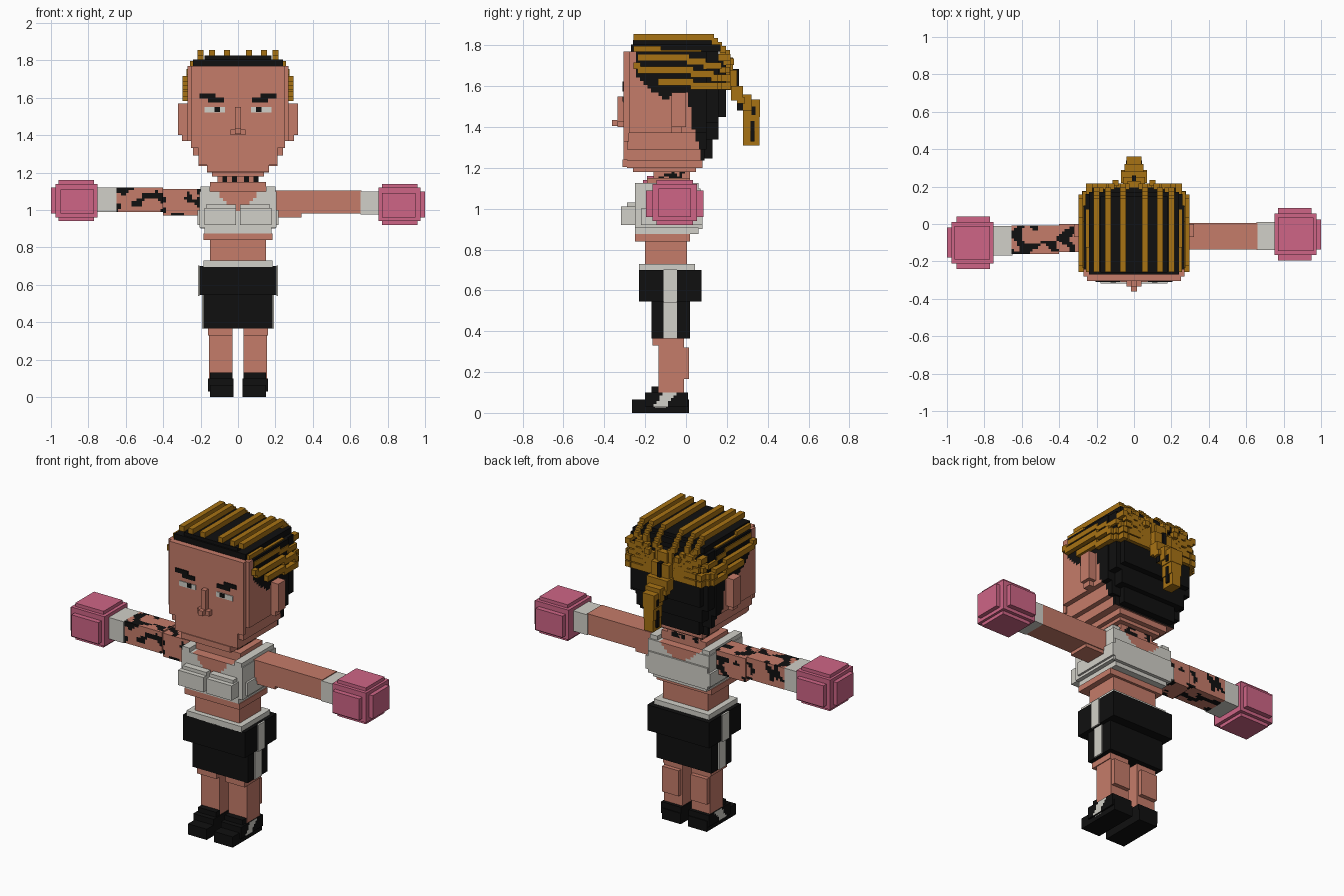
import bpy, bmesh, math
from mathutils import Vector, noise

SKIN, BLACK, GOLD, WHITE, PINK = range(5)
MATS = []
for name, col in (("skin", (0.56, 0.20, 0.142)), ("black", (0.005, 0.005, 0.005)),
                  ("gold", (0.39, 0.17, 0.007)), ("off_white", (0.64, 0.63, 0.58)),
                  ("pink", (0.62, 0.13, 0.24))):
    m = bpy.data.materials.new(name)
    m.diffuse_color = (*col, 1)
    MATS.append(m)


def add_box(bm, lo, hi, mat, cell=None):
    """Axis-aligned box; with a cell size it is gridded and mat may be a rule(centre, normal)."""
    lo, hi = Vector(map(min, lo, hi)), Vector(map(max, lo, hi))
    n = [max(1, round((hi[i] - lo[i]) / cell)) if cell else 1 for i in range(3)]
    verts = {}

    def vert(k):
        if k not in verts:
            verts[k] = bm.verts.new([lo[i] + (hi[i] - lo[i]) * k[i] / n[i] for i in range(3)])
        return verts[k]

    for a in range(3):
        b, c = (a + 1) % 3, (a + 2) % 3
        for side in (0, 1):
            normal = Vector((0, 0, 0))
            normal[a] = 2 * side - 1
            for i in range(n[b]):
                for j in range(n[c]):
                    ring = []
                    for di, dj in ((0, 0), (1, 0), (1, 1), (0, 1)):
                        k = [0, 0, 0]
                        k[a], k[b], k[c] = side * n[a], i + di, j + dj
                        ring.append(vert(tuple(k)))
                    f = bm.faces.new(ring if side else ring[::-1])
                    f.material_index = mat(f.calc_center_median(), normal) if callable(mat) else mat


def part(name, boxes):
    """One object from boxes (x0, x1, y0, y1, z0, z1, material[, cell])."""
    bm = bmesh.new()
    for x0, x1, y0, y1, z0, z1, mat, *cell in boxes:
        add_box(bm, (x0, y0, z0), (x1, y1, z1), mat, *cell)
    me = bpy.data.meshes.new(name)
    bm.to_mesh(me)
    bm.free()
    for m in MATS:
        me.materials.append(m)
    ob = bpy.data.objects.new(name, me)
    bpy.context.collection.objects.link(ob)
    return ob


def flip(boxes):
    return [(-b[0], -b[1], *b[2:]) for b in boxes]


def both(boxes):
    return boxes + flip(boxes)


# ---- head: skin tiers with a painted hairline
HAIRLINE = [(-0.25, 1.66), (-0.1, 1.52), (-0.05, 1.57), (0.01, 1.57), (0.03, 1.40), (0.08, 1.25)]


def hair_rule(c, n):
    if n.y < -0.5 or c.y < -0.25:
        return SKIN
    if c.y > 0.08 or n.y > 0.5:
        return BLACK if c.z > 1.24 else SKIN
    for (y0, z0), (y1, z1) in zip(HAIRLINE, HAIRLINE[1:]):
        if y0 <= c.y <= y1:
            return BLACK if c.z > z0 + (z1 - z0) * (c.y - y0) / (y1 - y0) else SKIN
    return SKIN


part("head", [
    (-0.27, 0.27, -0.28, 0.10, 1.37, 1.77, hair_rule, 0.018),
    (-0.24, 0.24, -0.29, 0.10, 1.29, 1.37, hair_rule, 0.018),
    (-0.21, 0.21, -0.29, 0.09, 1.235, 1.29, hair_rule, 0.018),
    (-0.165, 0.165, -0.29, 0.08, 1.20, 1.235, SKIN),
    (-0.14, 0.14, -0.26, 0.05, 1.18, 1.20, SKIN),
    (-0.25, 0.25, -0.305, -0.28, 1.33, 1.77, SKIN),
    (-0.21, 0.21, -0.305, -0.28, 1.24, 1.33, SKIN),
    (-0.165, 0.165, -0.31, -0.28, 1.205, 1.24, SKIN)])
part("ears", both([(0.26, 0.32, -0.07, 0.0, 1.40, 1.57, SKIN), (0.26, 0.30, -0.07, -0.02, 1.37, 1.40, SKIN)]))
part("nose", [(-0.015, 0.015, -0.335, -0.30, 1.42, 1.55, SKIN), (-0.04, 0.04, -0.335, -0.30, 1.40, 1.43, SKIN),
              (-0.015, 0.015, -0.362, -0.33, 1.405, 1.435, SKIN)])
part("eyes", both([(0.07, 0.18, -0.309, -0.304, 1.52, 1.55, WHITE), (0.095, 0.125, -0.312, -0.304, 1.525, 1.55, BLACK)]))
part("eyebrows", both([(0.075, 0.16, -0.311, -0.304, 1.575, 1.60, BLACK),
                       (0.12, 0.205, -0.311, -0.304, 1.597, 1.622, BLACK)]))

# ---- hair: black cap and stepped back
part("hair_cap", [
    (-0.24, 0.24, -0.27, 0.17, 1.77, 1.805, BLACK), (-0.18, 0.18, -0.26, 0.15, 1.80, 1.825, BLACK),
    (-0.26, 0.26, 0.10, 0.16, 1.42, 1.77, BLACK), (-0.23, 0.23, 0.10, 0.195, 1.45, 1.74, BLACK),
    (-0.22, 0.22, 0.10, 0.16, 1.34, 1.45, BLACK), (-0.18, 0.18, 0.08, 0.13, 1.245, 1.34, BLACK)])


def braid(points, size, grid=0.02):
    """Stepped row of small blocks following a polyline."""
    cells = {}
    for p, q in zip(points, points[1:]):
        p, q = Vector(p), Vector(q)
        steps = max(1, int((q - p).length / grid))
        for i in range(steps + 1):
            v = p.lerp(q, i / steps)
            cells[tuple(round(c / grid) for c in v)] = v
    # join blocks sharing a straight run along y
    rows = {}
    for k in cells:
        rows.setdefault((k[0], k[2]), []).append(k[1])
    s = size / 2
    return [(x * grid - s, x * grid + s, min(ys) * grid - s, max(ys) * grid + s,
             z * grid - s, z * grid + s, GOLD) for (x, z), ys in rows.items()]


# ---- braids: over the top, along the sides, gathered at the back
top = []
for x, z, y in ((0.06, 1.835, 0.13), (0.14, 1.835, 0.13), (0.20, 1.835, 0.12)):
    top += braid([(x, -0.24, z), (x, y, z), (x, 0.18, 1.78), (x * 0.8, 0.21, 1.73), (0.03, 0.21, 1.63)], 0.032)
part("top_braids", both(top))
side = []
for x, z0, z1, y0 in ((0.25, 1.775, 1.74, -0.25), (0.28, 1.69, 1.65, -0.235), (0.28, 1.63, 1.59, -0.12)):
    side += braid([(x, y0, z0), (x, -0.02, z0 - 0.01), (x, 0.14, z1), (0.23, 0.20, z1), (0.04, 0.21, 1.61)], 0.034)
side += braid([(0.26, -0.22, 1.745), (0.26, 0.0, 1.73), (0.26, 0.15, 1.70), (0.22, 0.2, 1.68), (0.04, 0.21, 1.62)], 0.03)
part("side_braids", both(side))
part("ponytail", [
    (-0.06, 0.06, 0.18, 0.25, 1.58, 1.68, GOLD), (-0.035, 0.035, 0.19, 0.23, 1.66, 1.74, GOLD),
    (-0.07, 0.07, 0.22, 0.28, 1.53, 1.60, GOLD), (-0.05, 0.05, 0.25, 0.32, 1.48, 1.56, GOLD),
    (-0.07, 0.07, 0.25, 0.29, 1.515, 1.545, GOLD), (-0.04, 0.04, 0.28, 0.362, 1.45, 1.535, GOLD),
    (-0.035, 0.035, 0.28, 0.36, 1.38, 1.46, GOLD), (-0.03, 0.03, 0.28, 0.36, 1.31, 1.39, GOLD)])
part("ponytail_gaps", both([(0.03, 0.041, 0.315, 0.335, 1.33, 1.43, BLACK), (0.04, 0.055, 0.25, 0.28, 1.48, 1.52, BLACK),
                            (0.03, 0.043, 0.32, 0.34, 1.46, 1.50, BLACK)])
     + [(-0.012, 0.012, 0.2, 0.26, 1.6, 1.685, BLACK)])


# ---- neck with a dotted band
def neck_rule(c, n):
    if abs(n.z) > 0.5:
        return SKIN
    if n.y < -0.5:
        return BLACK if 1.15 < c.z < 1.18 and math.floor(c.x / 0.026) % 2 else SKIN
    return BLACK if noise.noise(c * 28) > 0.12 else SKIN


part("neck", [(-0.11, 0.11, -0.16, 0.02, 1.13, 1.185, neck_rule, 0.013),
              (-0.15, 0.15, -0.19, 0.02, 1.09, 1.15, SKIN)])


# ---- cropped top with open neckline front and back
def chest_rule(c, n):
    if n.y < -0.5 and c.z > 1.0 and abs(c.x) < 0.02 + (c.z - 1.0) * 0.95:
        return SKIN
    if n.y > 0.5 and c.z > 1.03 + 5 * c.x * c.x:
        return SKIN
    if n.z > 0.5 and abs(c.x) < 0.14:
        return SKIN
    return WHITE


part("crop_top", [
    (-0.205, 0.205, -0.25, 0.07, 0.905, 1.10, chest_rule, 0.018),
    (-0.18, 0.18, -0.25, 0.06, 0.875, 0.905, WHITE)]
    + both([(0.01, 0.18, -0.318, -0.25, 0.92, 1.01, WHITE), (0.01, 0.17, -0.29, -0.25, 1.01, 1.03, WHITE),
            (0.15, 0.20, -0.25, 0.06, 1.10, 1.125, WHITE), (0.2, 0.217, -0.22, 0.08, 0.92, 1.0, WHITE)])
    + [(-0.2, 0.2, 0.06, 0.08, 0.90, 1.03, WHITE)])
part("waist", [(-0.185, 0.185, -0.25, 0.02, 0.84, 0.875, SKIN), (-0.15, 0.15, -0.20, 0.005, 0.73, 0.84, SKIN)])

# ---- shorts with side stripes
part("waistband", [(-0.185, 0.185, -0.23, 0.045, 0.695, 0.73, WHITE)])
part("shorts", [(-0.207, 0.207, -0.23, 0.075, 0.545, 0.70, BLACK), (-0.185, 0.185, -0.17, 0.02, 0.365, 0.55, BLACK)])
part("shorts_stripes", both([(0.205, 0.214, -0.11, -0.045, 0.54, 0.702, WHITE),
                             (0.184, 0.192, -0.11, -0.045, 0.365, 0.545, WHITE)]))


# ---- legs and shoes
def shoe_rule(c, n):
    if abs(n.x) > 0.5 and n.x * c.x > 0 and abs(c.x) > 0.1 and 0.03 < c.z:
        return WHITE if -0.16 + (c.z - 0.03) * 0.7 < c.y < -0.10 + (c.z - 0.03) * 0.9 else BLACK
    return BLACK


leg = [(0.03, 0.155, -0.135, -0.01, 0.10, 0.34, SKIN), (0.03, 0.16, -0.165, -0.01, 0.33, 0.37, SKIN),
       (0.04, 0.15, -0.02, 0.015, 0.165, 0.32, SKIN)]
shoe = [(0.025, 0.15, -0.265, 0.015, 0.0, 0.065, shoe_rule, 0.014),
        (0.025, 0.16, -0.20, 0.01, 0.03, 0.10, shoe_rule, 0.014),
        (0.03, 0.15, -0.17, -0.13, 0.09, 0.13, BLACK)]
for name, f in (("left", lambda b: b), ("right", flip)):
    part(name + "_leg", f(leg))
    part(name + "_shoe", f(shoe))


# ---- arms, cuffs and gloves
def tattoo_rule(c, n):
    if abs(n.x) > 0.5:
        return SKIN
    v = noise.noise(Vector((c.x * 16, c.y * 20, c.z * 20)) + Vector((3.3, 1.7, 0.4)))
    return BLACK if v > (0.0 if c.x < -0.6 else 0.16) else SKIN


def glove(y, z):
    """Layered block glove, thumb pad towards the front."""
    return [(0.75, 0.975, y - 0.11, y + 0.11, z - 0.09, z + 0.09, PINK),
            (0.77, 0.95, y - 0.14, y + 0.14, z - 0.07, z + 0.06, PINK),
            (0.77, 0.96, y - 0.09, y + 0.09, z - 0.11, z + 0.11, PINK),
            (0.97, 1.0, y - 0.08, y + 0.08, z - 0.07, z + 0.07, PINK)]


part("left_arm", [(0.19, 0.66, -0.135, 0.005, 0.98, 1.105, SKIN), (0.19, 0.34, -0.13, 0.0, 0.96, 0.98, SKIN)])
part("left_cuff", [(0.655, 0.755, -0.138, 0.01, 0.977, 1.10, WHITE)])
part("left_glove", glove(-0.055, 1.03))
part("right_arm", [(-0.655, -0.40, -0.16, -0.008, 0.99, 1.12, tattoo_rule, 0.014),
                   (-0.40, -0.19, -0.15, 0.0, 0.97, 1.112, tattoo_rule, 0.014)])
part("right_cuff", [(-0.755, -0.65, -0.168, -0.01, 0.99, 1.12, WHITE)])
part("right_glove", flip(glove(-0.10, 1.05)))
